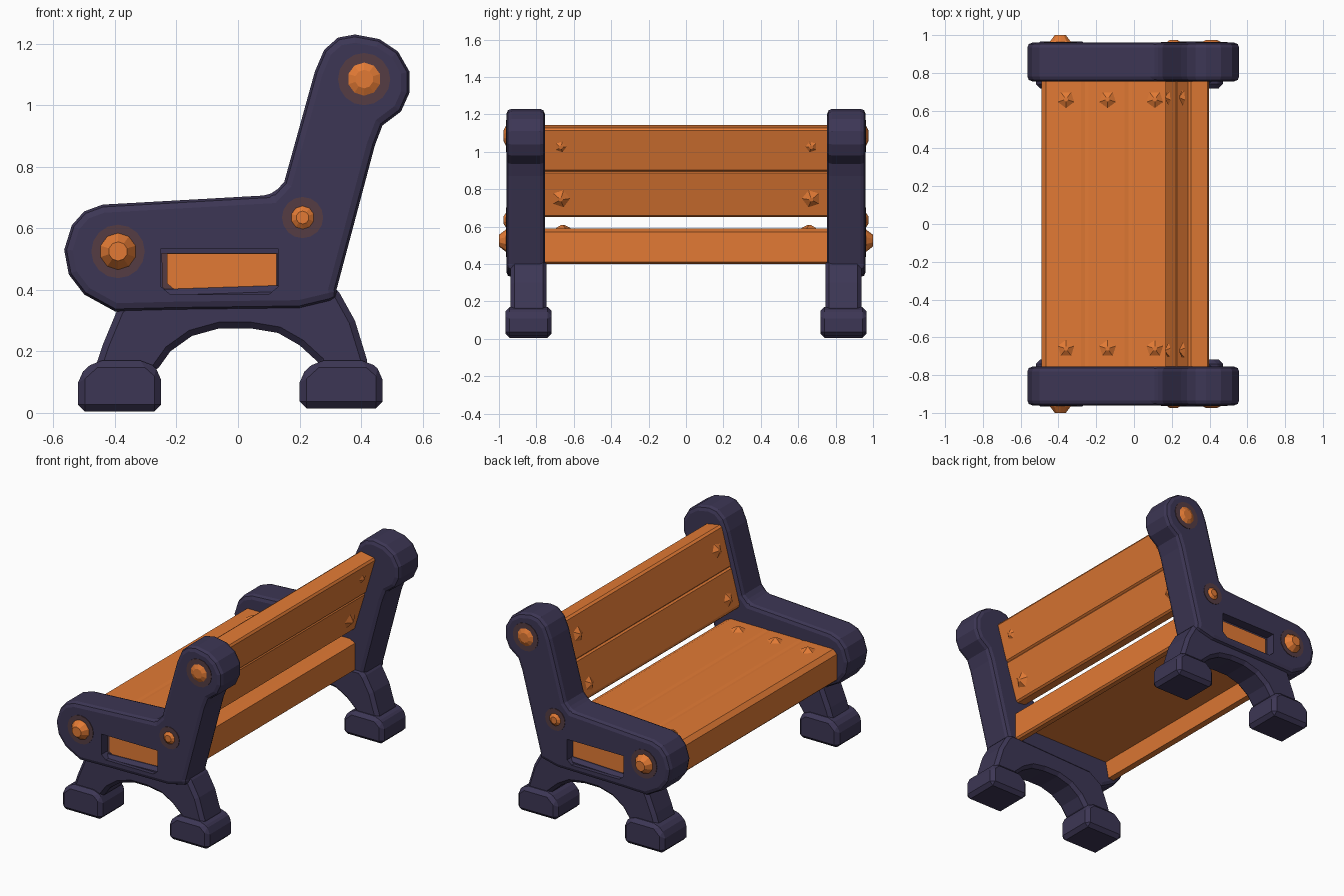
import bpy, bmesh, math
from mathutils import Matrix, Vector

if "Cube" in bpy.data.objects:
    bpy.data.objects.remove(bpy.data.objects["Cube"])


def material(name, rgb):
    m = bpy.data.materials.new(name)
    m.diffuse_color = (*rgb, 1)
    m.use_nodes = True
    m.node_tree.nodes["Principled BSDF"].inputs["Base Color"].default_value = m.diffuse_color
    return m


NAVY = material("dark iron", (0.046, 0.037, 0.090))
ORANGE = material("orange wood", (0.76, 0.195, 0.035))
BROWN = material("brown ring", (0.090, 0.046, 0.056))


def finish(name, bm, mat, bevel=0, segments=1, mirror=False, cutter=None):
    bmesh.ops.recalc_face_normals(bm, faces=bm.faces)
    me = bpy.data.meshes.new(name)
    bm.to_mesh(me)
    bm.free()
    ob = bpy.data.objects.new(name, me)
    bpy.context.collection.objects.link(ob)
    me.materials.append(mat)
    if bevel:
        b = ob.modifiers.new("bevel", 'BEVEL')
        b.width, b.segments = bevel, segments
        b.limit_method, b.angle_limit = 'ANGLE', math.radians(35)
    if cutter:
        c = ob.modifiers.new("cut", 'BOOLEAN')
        c.object, c.operation, c.solver = cutter, 'DIFFERENCE', 'EXACT'
    if mirror:
        m = ob.modifiers.new("mirror", 'MIRROR')
        m.use_axis = (False, True, False)
    return ob


def prism(name, pts, y0, y1, mat, **kw):
    """Side profile (x, z) extruded along y."""
    bm = bmesh.new()
    face = bm.faces.new([bm.verts.new((x, y0, z)) for x, z in pts])
    ext = bmesh.ops.extrude_face_region(bm, geom=[face])
    verts = [g for g in ext["geom"] if isinstance(g, bmesh.types.BMVert)]
    bmesh.ops.translate(bm, verts=verts, vec=(0, y1 - y0, 0))
    return finish(name, bm, mat, **kw)


def stud(name, base, direction, r1, r2, height, mat, sides=8):
    """Tapered stud standing on base, mirrored to the other end."""
    d = Vector(direction).normalized()
    rot = Vector((0, 0, 1)).rotation_difference(d).to_matrix().to_4x4()
    bm = bmesh.new()
    bmesh.ops.create_cone(bm, cap_ends=True, segments=sides, radius1=r1, radius2=r2, depth=height,
                          matrix=Matrix.Translation(Vector(base) + d * height / 2) @ rot)
    return finish(name, bm, mat, mirror=True)


# Recess under the armrest
HOLE = [(-0.25, 0.41), (-0.22, 0.385), (0.10, 0.385), (0.13, 0.41), (0.13, 0.535), (-0.25, 0.535)]
cutter = prism("recess_cutter", HOLE, -1.05, -0.90, NAVY)
cutter.hide_render = True
cutter.hide_set(True)

# Side frame: armrest and back post
prism("side_frame", [
    (-0.40, 0.33), (-0.50, 0.385), (-0.55, 0.45), (-0.565, 0.53), (-0.54, 0.61), (-0.50, 0.655),
    (-0.44, 0.677), (0.11, 0.708), (0.15, 0.75), (0.25, 1.11), (0.28, 1.18), (0.325, 1.22),
    (0.38, 1.23), (0.46, 1.215), (0.52, 1.175), (0.557, 1.11), (0.557, 1.04), (0.53, 0.98),
    (0.47, 0.935), (0.445, 0.87), (0.32, 0.40), (0.325, 0.37), (0.20, 0.34), (-0.20, 0.335)],
    -0.96, -0.755, NAVY, bevel=0.028, segments=2, mirror=True, cutter=cutter)

# Arched legs
prism("legs", [
    (-0.47, 0.13), (-0.44, 0.22), (-0.39, 0.34), (-0.30, 0.40), (0.30, 0.42), (0.33, 0.39),
    (0.38, 0.30), (0.42, 0.17), (0.42, 0.13), (0.27, 0.13), (0.26, 0.165), (0.20, 0.22),
    (0.13, 0.26), (0.04, 0.275), (-0.06, 0.275), (-0.15, 0.25), (-0.22, 0.20), (-0.27, 0.13)],
    -0.937, -0.745, NAVY, bevel=0.02, mirror=True)

# Feet
for name, x, z in (("front_foot", -0.385, 0.005), ("rear_foot", 0.335, 0.015)):
    prism(name, [(x - 0.135, z), (x + 0.135, z), (x + 0.135, 0.13), (x + 0.09, 0.17),
                 (x - 0.08, 0.17), (x - 0.135, 0.12)],
          -0.965, -0.718, NAVY, bevel=0.022, mirror=True)

# Orange panel with brown surround in the recess
prism("recess_panel", [(-0.23, 0.42), (-0.20, 0.395), (0.125, 0.395), (0.125, 0.518), (-0.23, 0.518)],
      -0.912, -0.895, ORANGE, mirror=True)
prism("recess_surround", [(x * 0.99, z) for x, z in HOLE[:4]] + [(0.128, 0.52), (-0.248, 0.52)],
      -0.906, -0.897, BROWN, mirror=True)

# Seat: slab with front and rear lips and shallow board grooves
seat = [(-0.49, 0.41), (-0.49, 0.565), (-0.465, 0.59)]
for gx in (-0.26, -0.03):
    seat += [(gx - 0.02, 0.59), (gx, 0.587), (gx + 0.02, 0.59)]
seat += [(0.225, 0.59), (0.262, 0.572), (0.262, 0.41), (0.25, 0.40), (0.22, 0.40),
         (0.20, 0.50), (-0.42, 0.50), (-0.44, 0.40), (-0.48, 0.40)]
prism("seat", seat, -0.79, 0.79, ORANGE)

# Backrest boards
prism("lower_back_board", [(0.165, 0.685), (0.19, 0.657), (0.255, 0.65), (0.33, 0.895), (0.225, 0.908)],
      -0.79, 0.79, ORANGE, bevel=0.01)
prism("upper_back_board", [(0.225, 0.902), (0.33, 0.89), (0.40, 1.125), (0.29, 1.145)],
      -0.79, 0.79, ORANGE, bevel=0.012)

# Domed bolts with brown rings on the outside of the frames
for i, (x, z, r, out) in enumerate([(-0.39, 0.525, 0.062, 1.0), (0.41, 1.085, 0.06, 0.975),
                                    (0.21, 0.635, 0.042, 0.975)]):
    stud(f"bolt_ring_{i}", (x, -0.955, z), (0, -1, 0), r + 0.025, r + 0.025, 0.008, BROWN, 16)
    stud(f"bolt_{i}", (x, -0.96, z), (0, -1, 0), r, r * 0.5, out - 0.96, ORANGE, 10)

# Small board studs near the ends
for i, x in enumerate((-0.36, -0.14, 0.11)):
    stud(f"seat_stud_{i}", (x, -0.66, 0.588), (0, 0, 1), 0.05, 0.012, 0.02, ORANGE, 5)
for i, z in enumerate((0.75, 1.03)):
    mid = 0.16 + (z - 0.66) * 0.268
    stud(f"back_front_stud_{i}", (mid + 0.003, -0.67, z), (-0.966, 0, 0.26), 0.05, 0.012, 0.02, ORANGE, 5)
    stud(f"back_rear_stud_{i}", (mid + 0.102, -0.67, z), (0.966, 0, -0.26), 0.05, 0.012, 0.02, ORANGE, 5)
